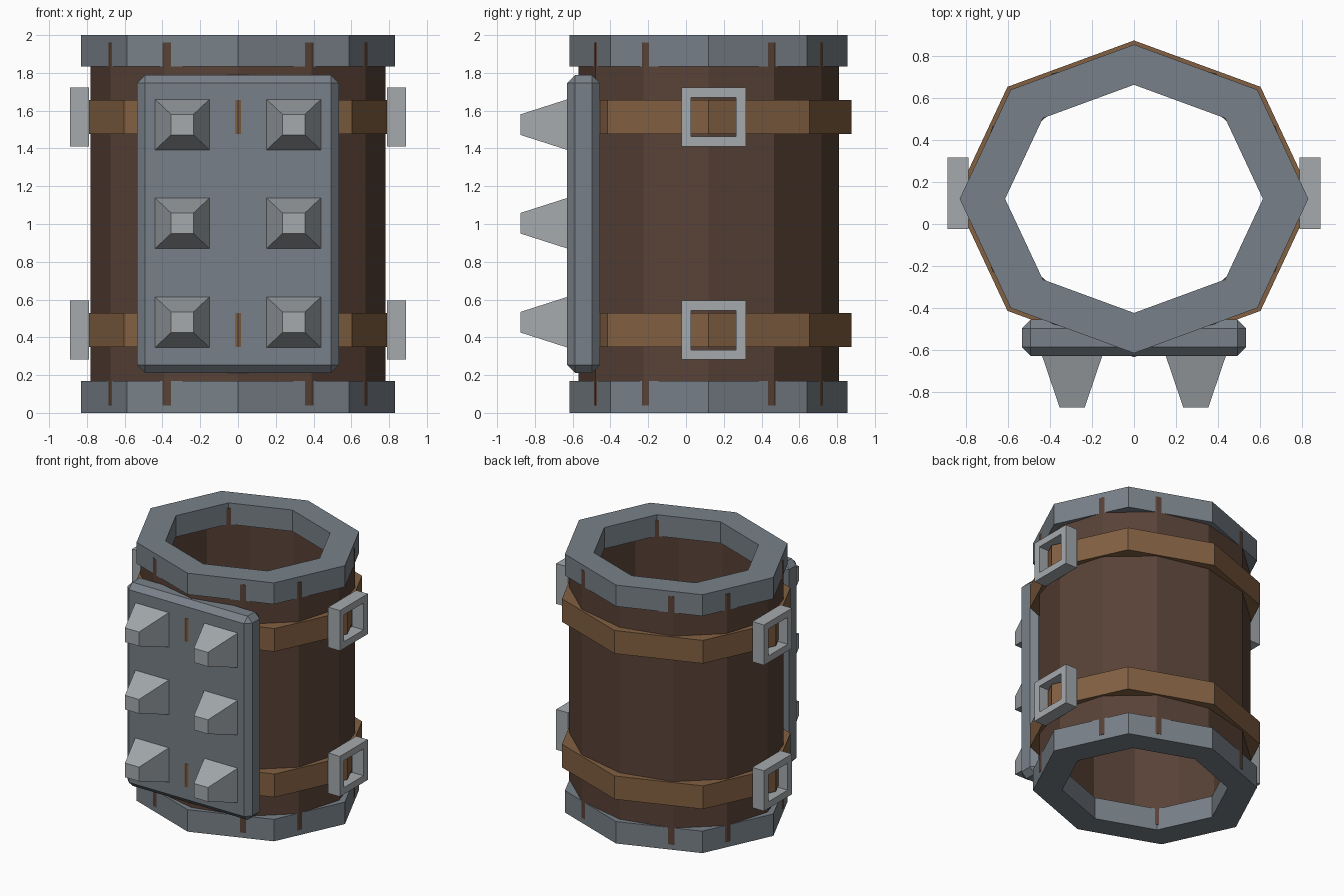
import bpy, bmesh
from math import cos, sin, tau
from mathutils import Vector

cube = bpy.data.objects.get("Cube")
if cube:
    bpy.data.objects.remove(cube, do_unlink=True)

AXIS_Y = 0.12     # the tube sits slightly behind the origin
SQUASH = 0.885    # depth of the tube relative to its width


def material(name, color):
    m = bpy.data.materials.new(name)
    m.use_nodes = True
    m.diffuse_color = (*color, 1)
    m.node_tree.nodes["Principled BSDF"].inputs["Base Color"].default_value = (*color, 1)
    return m


wood = material("dark wood", (0.098, 0.054, 0.037))
leather = material("strap leather", (0.223, 0.117, 0.054))
iron = material("grey iron", (0.188, 0.216, 0.246))
steel = material("light steel", (0.376, 0.402, 0.423))


def finish(name, bm, mat):
    bmesh.ops.recalc_face_normals(bm, faces=bm.faces)
    mesh = bpy.data.meshes.new(name)
    bm.to_mesh(mesh)
    bm.free()
    mesh.materials.append(mat)
    obj = bpy.data.objects.new(name, mesh)
    bpy.context.collection.objects.link(obj)
    return obj


def bridge(bm, loops):
    """Join a closed series of equally long vertex loops with quads."""
    n = len(loops[0])
    for k, a in enumerate(loops):
        b = loops[(k + 1) % len(loops)]
        for i in range(n):
            j = (i + 1) % n
            bm.faces.new((a[i], a[j], b[j], b[i]))


def tube(name, sides, outer, inner, z0, z1, mat):
    """Hollow faceted oval tube around the main axis."""
    bm = bmesh.new()
    loops = []
    for r, z in ((outer, z0), (outer, z1), (inner, z1), (inner, z0)):
        loops.append([bm.verts.new((r * cos(tau * i / sides),
                                    AXIS_Y + SQUASH * r * sin(tau * i / sides), z))
                      for i in range(sides)])
    bridge(bm, loops)
    return finish(name, bm, mat)


def buckle(name, x, y, z):
    """Square frame lying in the YZ plane."""
    bm = bmesh.new()
    loops = []
    for hy, hz, dx in ((0.171, 0.156, -0.05), (0.171, 0.156, 0.05),
                       (0.119, 0.104, 0.05), (0.119, 0.104, -0.05)):
        loops.append([bm.verts.new((x + dx, y + sy * hy, z + sz * hz))
                      for sy, sz in ((-1, -1), (1, -1), (1, 1), (-1, 1))])
    bridge(bm, loops)
    return finish(name, bm, steel)


def spike(name, x, z):
    """Blunt four-sided stud pointing forward."""
    bm = bmesh.new()
    bmesh.ops.create_cube(bm, size=2)
    for v in bm.verts:
        tip = v.co.y < 0
        hx, hz = (0.06, 0.055) if tip else (0.145, 0.135)
        v.co = Vector((x + v.co.x * hx, -0.875 if tip else -0.625, z + v.co.z * hz))
    return finish(name, bm, steel)


# Hollow body and its end rims
tube("barrel_body", 12, 0.78, 0.63, 0.04, 1.96, wood)
tube("bottom_rim", 8, 0.832, 0.615, 0, 0.17, iron)
tube("top_rim", 8, 0.832, 0.615, 1.835, 2, iron)

# Straps with a buckle on each side
for level, z0, z1, buckle_z in (("lower", 0.35, 0.53, 0.438), ("upper", 1.477, 1.656, 1.567)):
    tube(level + "_strap", 8, 0.854, 0.74, z0, z1, leather)
    for side, s in (("left", 1), ("right", -1)):
        buckle(f"{level}_{side}_buckle", s * 0.84, 0.146, buckle_z)

# Chamfered front plate
bm = bmesh.new()
bmesh.ops.create_cube(bm, size=1)
bmesh.ops.scale(bm, vec=(1.07, 0.174, 1.576), verts=bm.verts)
bmesh.ops.translate(bm, vec=(0, -0.543, 1), verts=bm.verts)
bmesh.ops.bevel(bm, geom=bm.edges[:], offset=0.042, segments=1, affect='EDGES')
finish("front_plate", bm, iron)

# Studs on the plate
for row, z in (("lower", 0.48), ("middle", 1.004), ("upper", 1.526)):
    for side, s in (("left", 1), ("right", -1)):
        spike(f"{row}_{side}_spike", s * 0.295, z)
